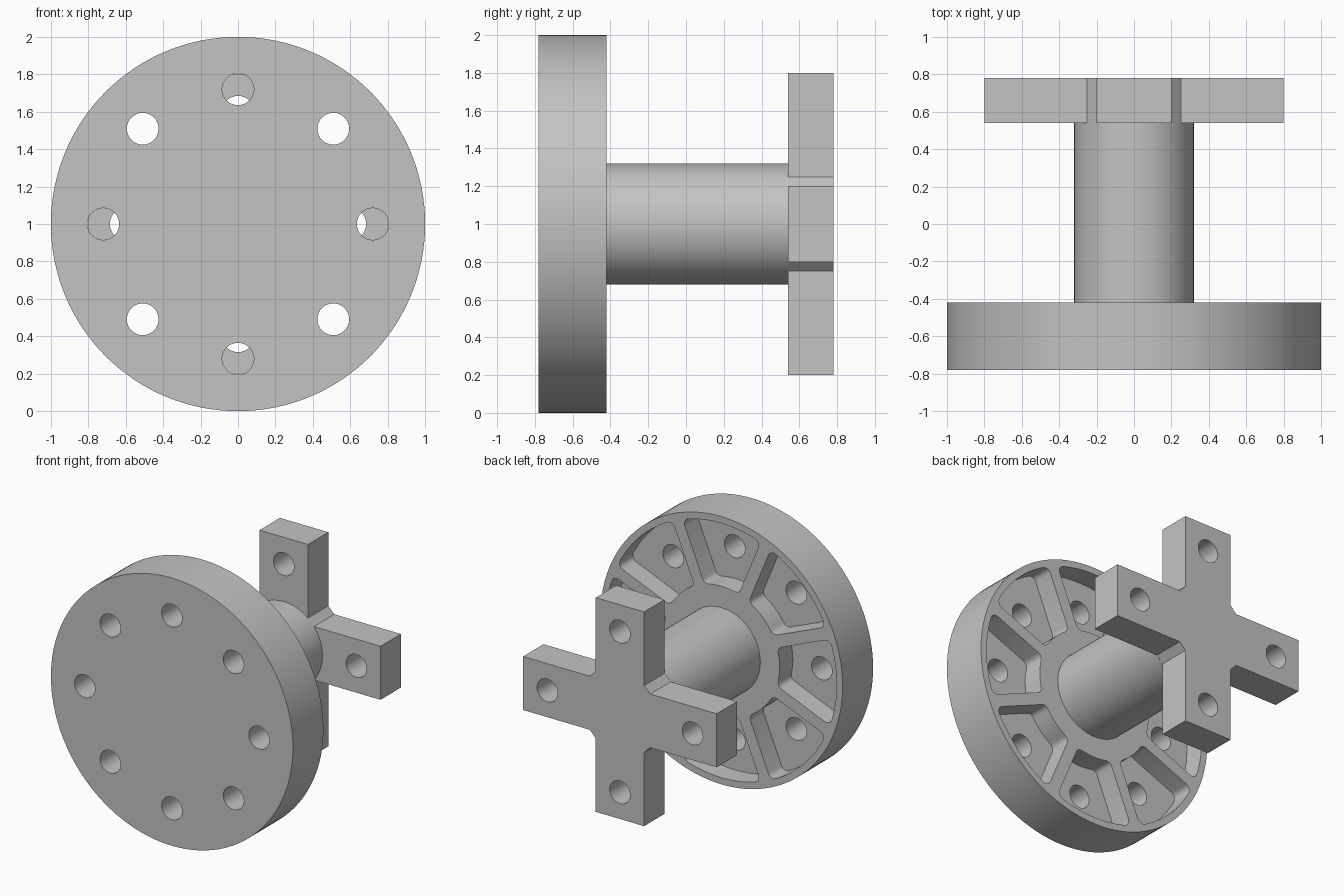
import bpy, bmesh
from math import sin, cos, pi, asin

AXIS_Z = 1.0                     # height of the hub axis
FLANGE_FRONT, FLANGE_BACK = -0.78, -0.42
CROSS_FRONT, CROSS_BACK = 0.54, 0.78
HOLE_R = 0.085

cube = bpy.data.objects.get("Cube")
if cube:
    bpy.data.objects.remove(cube, do_unlink=True)

grey = bpy.data.materials.new("plain_grey")
grey.use_nodes = True
colour = (0.55, 0.55, 0.55, 1)
grey.diffuse_color = colour
grey.node_tree.nodes["Principled BSDF"].inputs["Base Color"].default_value = colour


def polar(r, a, centre=(0, 0)):
    return centre[0] + r * cos(a), centre[1] + r * sin(a)


def arc(r, start, end, n, centre=(0, 0)):
    return [polar(r, start + (end - start) * i / n, centre) for i in range(n + 1)]


def circle(r, n, centre=(0, 0)):
    return arc(r, 0, 2 * pi, n, centre)[:-1]


def turn(points, a):
    return [(x * cos(a) - z * sin(a), x * sin(a) + z * cos(a)) for x, z in points]


def prism(name, profiles, y0, y1):
    """Extrude each x-z profile along y into one object."""
    bm = bmesh.new()
    for points in profiles:
        face = bm.faces.new([bm.verts.new((x, y0, z + AXIS_Z)) for x, z in points])
        top = bmesh.ops.extrude_face_region(bm, geom=[face])["geom"]
        moved = [v for v in top if isinstance(v, bmesh.types.BMVert)]
        bmesh.ops.translate(bm, verts=moved, vec=(0, y1 - y0, 0))
    bmesh.ops.recalc_face_normals(bm, faces=bm.faces)
    mesh = bpy.data.meshes.new(name)
    bm.to_mesh(mesh)
    bm.free()
    mesh.materials.append(grey)
    obj = bpy.data.objects.new(name, mesh)
    bpy.context.collection.objects.link(obj)
    return obj


def activate(obj):
    bpy.ops.object.select_all(action="DESELECT")
    obj.select_set(True)
    bpy.context.view_layer.objects.active = obj


def cut(obj, cutter):
    cutter.hide_render = True
    mod = obj.modifiers.new("cut", "BOOLEAN")
    mod.operation, mod.solver, mod.object = "DIFFERENCE", "EXACT", cutter
    activate(obj)
    bpy.ops.object.modifier_apply(modifier=mod.name)
    bpy.data.objects.remove(cutter, do_unlink=True)


def pocket_profile(outer, inner, rib_half, fillet):
    """Ring sector between two parallel-sided ribs, with rounded corners."""
    rib = pi / 8
    normal = rib + pi / 2
    ro, ri = outer - fillet, inner + fillet
    a = rib - asin((rib_half + fillet) / ro)
    b = rib - asin((rib_half + fillet) / ri)
    half = arc(outer, 0, a, 8)[:-1]
    half += arc(fillet, a, normal, 5, polar(ro, a))
    half += arc(fillet, normal, b + pi, 5, polar(ri, b))
    half += arc(inner, b, 0, 4)[1:]
    return half + [(x, -z) for x, z in reversed(half[1:-1])]


# Flange with ribbed pockets in its back and a ring of bolt holes
flange = prism("flange", [circle(1, 128)], FLANGE_FRONT, FLANGE_BACK)
pocket = pocket_profile(0.95, 0.48, 0.045, 0.045)
steps = [i * pi / 4 for i in range(8)]
cut(flange, prism("pocket_cutter", [turn(pocket, a) for a in steps],
                  FLANGE_BACK - 0.155, FLANGE_BACK + 0.1))
cut(flange, prism("flange_hole_cutter",
                  [circle(HOLE_R, 32, polar(0.72, a)) for a in steps],
                  FLANGE_FRONT - 0.1, FLANGE_BACK + 0.1))

# Shaft joining the flange and the cross
shaft = prism("shaft", [circle(0.32, 64)], FLANGE_BACK - 0.03, CROSS_FRONT)

# Four-armed cross with chamfered inner corners and a hole in each arm
arm = [(0.8, -0.2), (0.8, 0.2), (0.25, 0.2), (0.2, 0.25)]
quarters = steps[::2]
cross = prism("cross", [[p for a in quarters for p in turn(arm, a)]],
              CROSS_FRONT, CROSS_BACK)
cut(cross, prism("cross_hole_cutter",
                 [circle(HOLE_R, 32, polar(0.6, a)) for a in quarters],
                 CROSS_FRONT - 0.1, CROSS_BACK + 0.1))

for obj in (flange, shaft, cross):
    activate(obj)
    bpy.ops.object.shade_smooth_by_angle()
